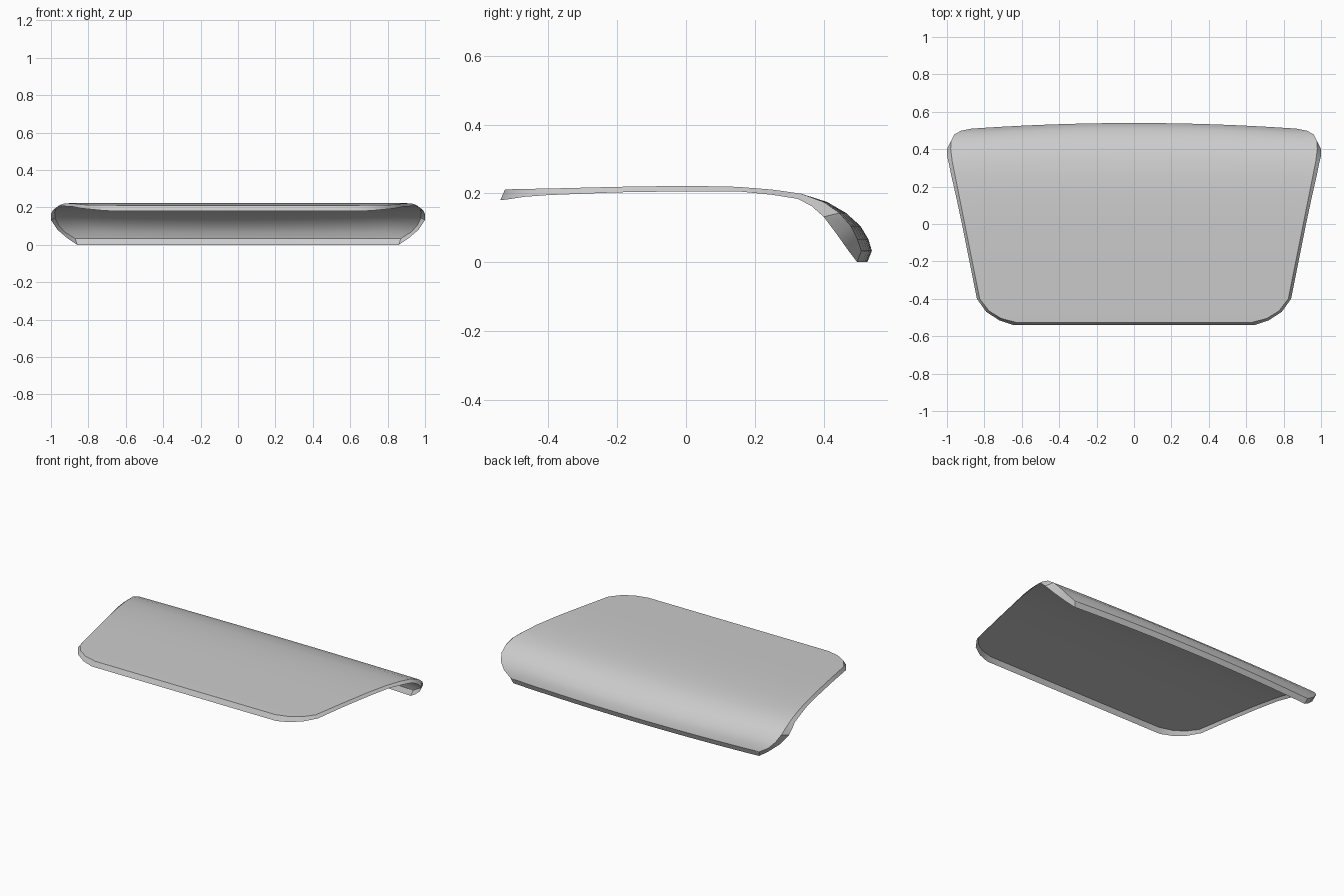
import bpy, bmesh

if "Cube" in bpy.data.objects:
    bpy.data.objects.remove(bpy.data.objects["Cube"])

# Cross rows, front to back: shell y, z, half width | rim y, z, half width | backward bow
ROWS = [
    (-.526, .211, .63, -.540, .180, .645, 0),
    (-.505, .212, .71, -.515, .183, .72, 0),
    (-.465, .213, .775, -.470, .190, .79, 0),
    (-.400, .214, .825, -.400, .195, .84, 0),
    (-.200, .219, .865, -.200, .203, .88, 0),
    (.000, .222, .905, .000, .206, .92, 0),
    (.150, .219, .935, .150, .206, .952, 0),
    (.250, .211, .955, .250, .196, .975, 0),
    (.335, .199, .972, .325, .184, .99, 0),
    (.410, .175, .98, .375, .163, 1.0, .01),
    (.465, .143, .978, .42, .132, 1.0, .02),
    (.507, .105, .96, .467, .08, .965, .03),
    (.530, .067, .925, .503, .033, .91, .037),
    (.540, .033, .87, .527, .0, .86, .04),
]
COLS = 12


def point(y, z, half, bow, j):
    x = half * (2 * j / COLS - 1)
    return (x, y - bow * x * x, z)


bm = bmesh.new()

# Curved top shell, open underneath
shell = [[bm.verts.new(point(y, z, w, b, j)) for j in range(COLS + 1)]
         for y, z, w, _, _, _, b in ROWS]
for a, b in zip(shell, shell[1:]):
    for j in range(COLS):
        bm.faces.new((a[j], a[j + 1], b[j + 1], b[j]))

# Flared rim hanging from the whole outline
n = len(ROWS) - 1
loop = [(0, j) for j in range(COLS)] + [(i, COLS) for i in range(n)]
loop += [(n, j) for j in range(COLS, 0, -1)] + [(i, 0) for i in range(n, 0, -1)]
rim = [bm.verts.new(point(*ROWS[i][3:7], j)) for i, j in loop]
top = [shell[i][j] for i, j in loop]
for k in range(len(loop)):
    m = (k + 1) % len(loop)
    f = bm.faces.new((top[m], top[k], rim[k], rim[m]))
    bm.edges.get((top[k], top[m])).smooth = False

mesh = bpy.data.meshes.new("curved_panel")
bm.to_mesh(mesh)
bm.free()
panel = bpy.data.objects.new("curved_panel", mesh)
bpy.context.collection.objects.link(panel)
bpy.context.view_layer.objects.active = panel
panel.select_set(True)
bpy.ops.object.shade_smooth_by_angle(angle=0.6)
